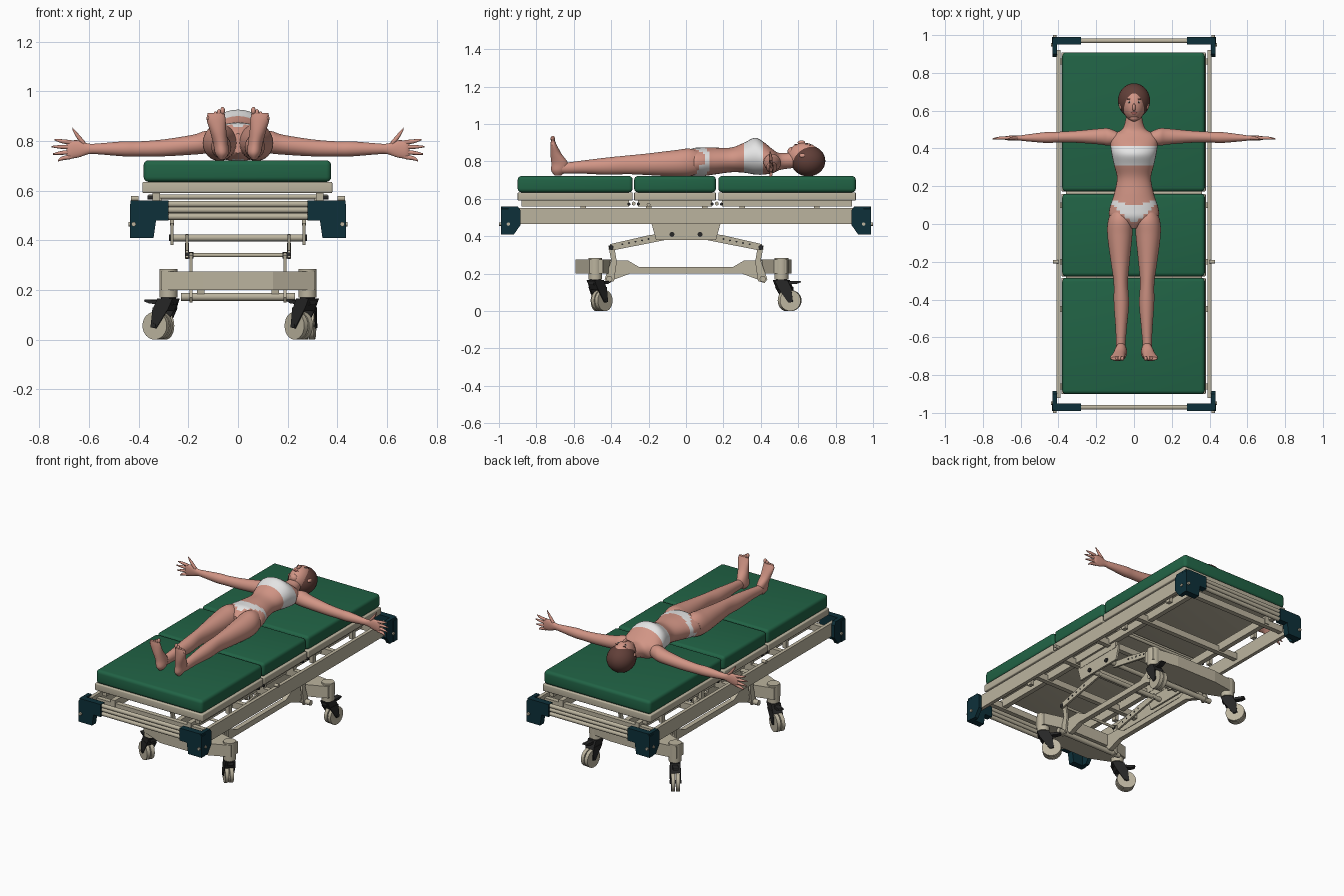
import bpy, bmesh, math
from mathutils import Matrix, Vector

cube = bpy.data.objects.get("Cube")
if cube:
    bpy.data.objects.remove(cube, do_unlink=True)


def material(name, *rgb):
    m = bpy.data.materials.new(name)
    m.use_nodes = True
    m.diffuse_color = (*rgb, 1)
    m.node_tree.nodes["Principled BSDF"].inputs["Base Color"].default_value = (*rgb, 1)
    return m


GREEN = material("mattress green", .015, .125, .06)
BEIGE = material("frame beige", .5, .455, .345)
TEAL = material("bumper teal", .004, .03, .042)
BLACK = material("caster black", .02, .02, .02)
SKIN = material("skin", .64, .3, .235)
HAIR = material("hair brown", .12, .05, .04)
WHITE = material("cloth white", .78, .78, .78)
LIPS = material("lip red", .42, .13, .11)


def finish(name, bm, mat, smooth=True):
    bmesh.ops.recalc_face_normals(bm, faces=bm.faces)
    me = bpy.data.meshes.new(name)
    bm.to_mesh(me)
    bm.free()
    me.materials.append(mat)
    if smooth:
        me.shade_smooth()
        me.set_sharp_from_angle(angle=math.radians(40))
    ob = bpy.data.objects.new(name, me)
    bpy.context.collection.objects.link(ob)
    return ob


def others(axis):
    return [i for i in range(3) if i != axis]


def prism(name, pts, axis, lo, hi, mat):
    """Extrude a 2D outline along an axis."""
    bm = bmesh.new()
    a, b = others(axis)
    ends = []
    for t in (lo, hi):
        ring = []
        for p in pts:
            co = [t, t, t]
            co[a], co[b] = p
            ring.append(bm.verts.new(co))
        ends.append(ring)
        bm.faces.new(ring)
    n = len(pts)
    for i in range(n):
        j = (i + 1) % n
        bm.faces.new((ends[0][i], ends[0][j], ends[1][j], ends[1][i]))
    return finish(name, bm, mat, False)


def box(name, x, y, z, mat, bevel=0):
    ob = prism(name, [(x[0], y[0]), (x[1], y[0]), (x[1], y[1]), (x[0], y[1])], 2, *z, mat)
    if bevel:
        mod = ob.modifiers.new("soft edges", 'BEVEL')
        mod.width, mod.segments = bevel, 4
        ob.data.shade_smooth()
        ob.data.set_sharp_from_angle(angle=math.radians(100))
    return ob


def cyl(name, p, q, r, mat, r2=None):
    p, q = Vector(p), Vector(q)
    d = q - p
    mx = Matrix.Translation((p + q) / 2) @ d.to_track_quat('Z', 'Y').to_matrix().to_4x4()
    bm = bmesh.new()
    bmesh.ops.create_cone(bm, cap_ends=True, segments=24, radius1=r, radius2=r2 or r,
                          depth=d.length, matrix=mx)
    return finish(name, bm, mat)


def ball(name, c, r, mat):
    bm = bmesh.new()
    bmesh.ops.create_uvsphere(bm, u_segments=28, v_segments=18, radius=1,
                              matrix=Matrix.Translation(c) @ Matrix.Diagonal((*r, 1)))
    return finish(name, bm, mat)


def loft(name, rings, axis, side=1, steps=6, segs=32):
    """Smooth skin through elliptical rings (position, two centres, two radii)."""
    pts = [rings[0]] + rings + [rings[-1]]
    dense = []
    for k in range(1, len(pts) - 2):
        for s in range(steps):
            t = s / steps
            dense.append([.5 * (2 * b + (c - a) * t + (2 * a - 5 * b + 4 * c - d) * t * t
                                + (3 * b - a - 3 * c + d) * t ** 3)
                          for a, b, c, d in zip(*pts[k - 1:k + 3])])
    dense.append(rings[-1])
    bm = bmesh.new()
    u, v = others(axis)
    loops = []
    for t, cu, cv, ru, rv in dense:
        loop = []
        for i in range(segs):
            w = math.tau * i / segs
            co = [t, t, t]
            co[u], co[v] = cu + ru * math.cos(w), cv + rv * math.sin(w)
            co[0] *= side
            loop.append(bm.verts.new(co))
        loops.append(loop)
    for p, q in zip(loops, loops[1:]):
        for i in range(segs):
            j = (i + 1) % segs
            bm.faces.new((p[i], p[j], q[j], q[i]))
    bm.faces.new(loops[0])
    bm.faces.new(loops[-1])
    return finish(name, bm, SKIN)


def dress(ob):
    """Paint the chest band and briefs by position."""
    ob.data.materials.append(WHITE)
    for f in ob.data.polygons:
        x, y, z = f.center
        band = .315 < y < .415
        low = .0 + .87 * abs(x) if z > .78 else .02 + .4 * abs(x)
        if band or low < y < .095 + .3 * abs(x):
            f.material_index = 1


# Mattress sections, panels and section rails
for part, y in (("foot", (-.9, -.285)), ("seat", (-.277, .16)), ("back", (.173, .908))):
    box(part + "_mattress", (-.38, .375), y, (.635, .722), GREEN, .02)
    box(part + "_panel", (-.385, .38), y, (.59, .635), BEIGE, .006)
    for s in (-1, 1):
        box(part + "_panel_rail", (s * .33 - .015, s * .33 + .015),
            (y[0] + .02, y[1] - .02), (.56, .59), BEIGE)
for y in (-.28, .165):
    cyl("hinge_rod", (-.36, y, .575), (.36, y, .575), .01, BEIGE)
    for s in (-1, 1):
        for dy in (-.025, .025):
            cyl("hinge_bolt", (s * .34, y + dy, .572), (s * .365, y + dy, .572), .008, BLACK)

# Main frame
for s in (-1, 1):
    box("side_rail", (s * .4 - .011, s * .4 + .011), (-.92, .92), (.465, .55), BEIGE)
    box("inner_rail", (s * .27 - .015, s * .27 + .015), (-.88, .88), (.5, .55), BEIGE)
    cyl("side_knob", (s * .4, -.2, .568), (s * .43, -.2, .568), .01, BEIGE)
    for y in (-.55, -.2, .1, .3, .7):
        box("panel_post", (s * .32 - .012, s * .32 + .012), (y - .015, y + .015), (.5, .57), BEIGE)
for y in (-.86, -.45, -.2, .1, .45, .86):
    box("cross_bar", (-.4, .4), (y - .015, y + .015), (.49, .53), BEIGE)

# End bars and corner bumpers
for e in (-1, 1):
    for z in (.495, .522, .546):
        cyl("end_bar", (-.36, e * .97, z), (.36, e * .97, z), .013, BEIGE)
    for s in (-1, 1):
        shape = [(s * x, z) for x, z in
                 ((.28, .56), (.42, .56), (.435, .545), (.435, .41), (.34, .41), (.33, .48), (.28, .48))]
        prism("bumper_end", shape, 1, e * .95, e * .99, TEAL)
        shape = [(e * y, z) for y, z in
                 ((.985, .41), (.985, .56), (.9, .56), (.885, .54), (.885, .46), (.92, .41))]
        prism("bumper_side", shape, 0, s * .408, s * .432, TEAL)
        cyl("bumper_pin", (s * .42, e * .98, .465), (s * .42, e, .465), .009, BEIGE)
        cyl("bumper_roller", (s * .43, e * .95, .465), (s * .44, e * .95, .465), .009, BEIGE)

# Lifting mechanism
for s in (-1, 1):
    def slab(name, pts, x, w=.012, mat=BEIGE):
        return prism(name, pts, 0, s * x - w / 2, s * x + w / 2, mat)

    slab("lift_plate", [(-.185, .47), (.185, .47), (.16, .38), (-.16, .38)], .265)
    box("lift_plate_lug", (s * .265 - .008, s * .265 + .008), (-.16, .16), (.46, .51), BEIGE)
    for e in (-1, 1):
        slab("lift_arm", [(e * y, z) for y, z in
                          ((.06, .425), (.2, .405), (.405, .358), (.415, .33), (.39, .325), (.2, .362), (.06, .39))], .205)
        slab("lift_leg", [(e * y, z) for y, z in
                          ((.385, .35), (.415, .35), (.4, .27), (.435, .17), (.42, .15), (.385, .16), (.37, .265))], .19)
        for x, y, z in ((.265, .075, .41), (.2, .4, .34), (.2, .41, .172)):
            cyl("pivot_bolt", (s * (x - .02), e * y, z), (s * (x + .013), e * y, z), .013, BLACK)
        for k in range(5):
            y = .2 + .035 * k
            z = .385 - .04 * (y - .2) / .2
            cyl("arm_hole", (s * .198, e * y, z), (s * .213, e * y, z), .005, BLACK)
    slab("base_beam", [(-.43, .27), (-.31, .27), (-.25, .235), (.25, .235), (.31, .27), (.43, .27),
                       (.42, .17), (.38, .17), (.3, .2), (-.3, .2), (-.38, .17), (-.42, .17)], .15, .03)
for e in (-1, 1):
    cyl("lift_cross_tube", (-.265, e * .075, .41), (.265, e * .075, .41), .014, BEIGE)
    cyl("knee_tube", (-.2, e * .4, .34), (.2, e * .4, .34), .008, BEIGE)
    cyl("base_tube", (-.23, e * .41, .172), (.23, e * .41, .172), .016, BEIGE)

# Base ends
for e, mid, hub in ((-1, .59, .485), (1, .565, .51)):
    half = [(.14, mid), (.31, hub + .03), (.31, hub - .04), (.14, .4)]
    plan = half + [(-x, y) for x, y in reversed(half)]
    prism("base_end", [(x, e * y) for x, y in plan], 2, .2, .275, BEIGE)

# Casters: place, trail direction
for x, y, dx, dy in ((-.28, -.485, -.045, .025), (.28, -.485, -.035, .035),
                     (-.28, .51, -.03, .04), (.28, .51, .005, .05)):
    parts = [cyl("caster_housing", (0, 0, .17), (0, 0, .285), .037, BEIGE),
             cyl("caster_stem", (0, 0, .14), (0, 0, .18), .03, BLACK),
             prism("caster_crown", [(-.035, .165), (.035, .165), (.06, .115), (-.01, .115)], 1, -.03, .03, BLACK),
             prism("brake_pedal", [(-.03, .14), (.08, .145), (.105, .155), (.1, .162), (-.03, .155)], 1, -.016, .016, BLACK),
             cyl("caster_axle", (.05, -.034, .056), (.05, .034, .056), .01, BLACK)]
    for s in (-1, 1):
        parts.append(prism("caster_fork", [(-.02, .13), (.055, .13), (.065, .05), (.04, .045)],
                           1, s * .027, s * .032, BLACK))
        parts.append(cyl("caster_wheel", (.05, s * .003, .056), (.05, s * .025, .056), .056, BEIGE))
    for ob in parts:
        ob.location = (x, y, 0)
        ob.rotation_euler.z = math.atan2(dy, dx)

# Patient torso
dress(loft("torso", [
    (-.025, 0, .79, .02, .04), (.03, 0, .795, .122, .073), (.08, 0, .797, .13, .077),
    (.15, 0, .802, .108, .072), (.24, 0, .808, .09, .066), (.31, 0, .82, .105, .08),
    (.37, 0, .828, .118, .098), (.42, 0, .815, .125, .085), (.47, 0, .8, .12, .06),
    (.505, 0, .8, .06, .045), (.58, 0, .808, .04, .042)], 1))

# Patient limbs
for s in (-1, 1):
    dress(loft("leg", [
        (.09, .075, .795, .035, .05), (.02, .073, .795, .064, .073), (-.06, .075, .79, .066, .07),
        (-.2, .073, .785, .05, .058), (-.31, .07, .782, .038, .05), (-.42, .067, .775, .04, .046),
        (-.55, .068, .77, .03, .035), (-.63, .07, .765, .025, .03), (-.68, .07, .765, .022, .028)], 1, s))
    loft("foot", [
        (.726, .065, -.685, .01, .018), (.75, .065, -.68, .027, .04), (.79, .07, -.675, .03, .045),
        (.84, .08, -.695, .033, .03), (.885, .088, -.707, .038, .018), (.912, .088, -.712, .034, .01)], 2, s)
    for i in range(5):
        r = .012 - .0012 * i
        ball("toe", (s * (.062 + .0145 * i), -.712, .921 - .007 * i), (r * .8, r, r * 1.3), SKIN)
    loft("arm", [
        (.06, .45, .8, .025, .035), (.13, .46, .795, .045, .045), (.18, .463, .785, .042, .04),
        (.3, .462, .772, .032, .034), (.4, .46, .768, .028, .03), (.46, .458, .768, .029, .03),
        (.56, .456, .768, .019, .022), (.6, .455, .768, .014, .021), (.64, .455, .768, .013, .034),
        (.675, .455, .765, .011, .036), (.69, .455, .765, .005, .03)], 0, s)
    for o, tip in ((-.029, .725), (-.01, .745), (.01, .75), (.029, .738)):
        loft("finger", [(.67, .455, .765 + o, .008, .009), (.71, .455, .764 + o * 1.2, .008, .008),
                        (tip, .45, .762 + o * 1.5, .003, .003)], 0, s, 4, 12)
    loft("thumb", [(.615, .455, .785, .009, .012), (.645, .453, .818, .009, .013),
                   (.667, .45, .85, .003, .005)], 0, s, 4, 12)
    # Eye, brow and ear
    ball("eye", (s * .024, .645, .892), (.01, .005, .003), WHITE)
    ball("pupil", (s * .024, .645, .894), (.004, .004, .003), HAIR)
    ball("brow", (s * .025, .662, .888), (.014, .003, .003), HAIR)
    ball("ear", (s * .068, .625, .83), (.012, .018, .012), SKIN)

# Head
ball("hair", (0, .653, .803), (.085, .092, .083), HAIR)
ball("face", (0, .63, .825), (.06, .088, .075), SKIN)
ball("chin", (0, .565, .853), (.026, .022, .024), SKIN)
ball("nose", (0, .617, .9), (.009, .02, .013), SKIN)
ball("lips", (0, .587, .89), (.016, .007, .004), LIPS)
